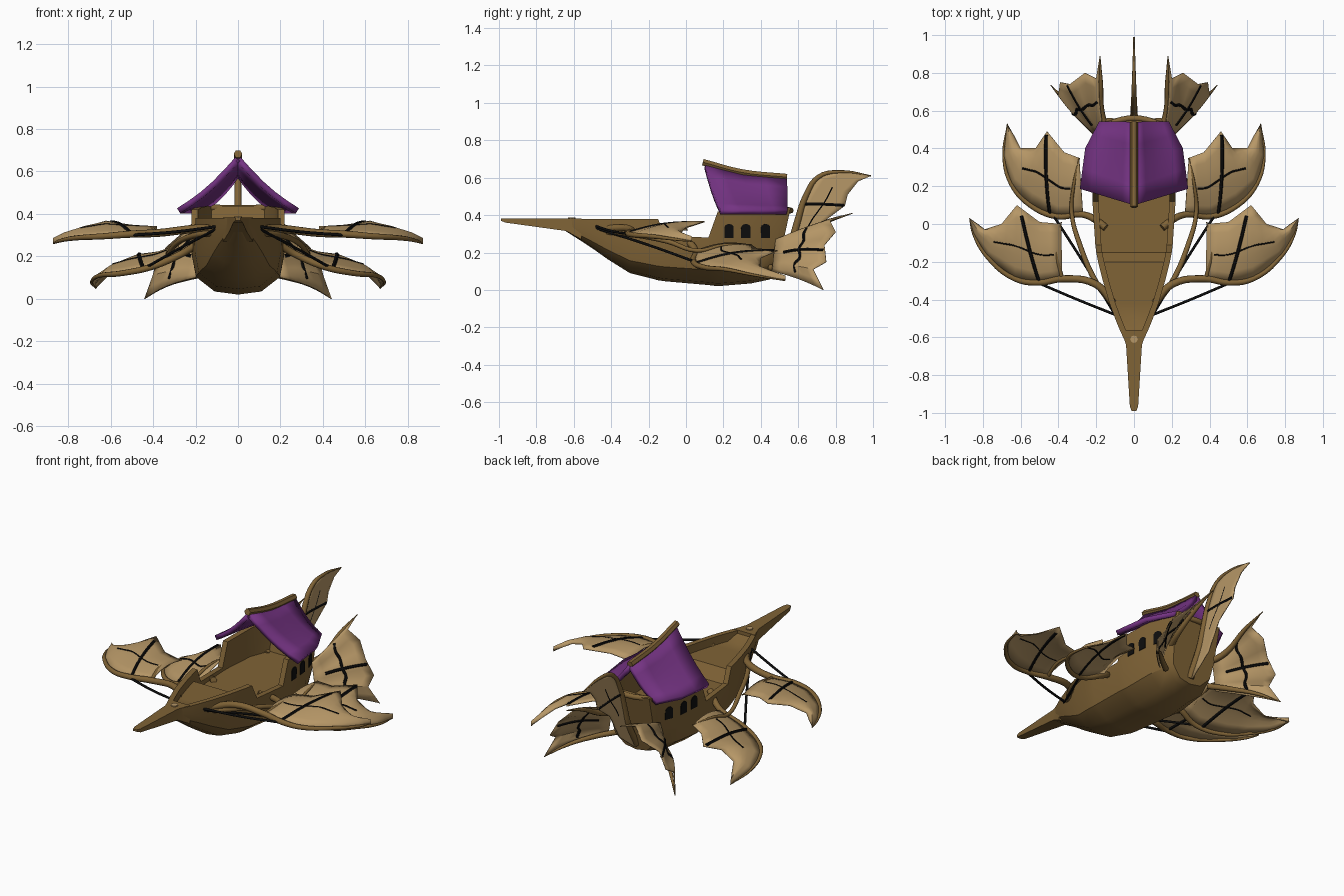
import bpy, bmesh, math
from mathutils import Vector

if "Cube" in bpy.data.objects:
    bpy.data.objects.remove(bpy.data.objects["Cube"])


def material(name, rgb):
    m = bpy.data.materials.new(name)
    m.diffuse_color = (*rgb, 1)
    m.use_nodes = True
    m.node_tree.nodes["Principled BSDF"].inputs["Base Color"].default_value = m.diffuse_color
    return m


WOOD = material("brown wood", (0.215, 0.125, 0.037))
SKIN = material("tan membrane", (0.47, 0.31, 0.135))
ROOF = material("purple roof", (0.175, 0.033, 0.225))
DARK = material("black", (0.004, 0.004, 0.004))


def finish(name, bm, mat, angle=35):
    bmesh.ops.recalc_face_normals(bm, faces=bm.faces)
    me = bpy.data.meshes.new(name)
    bm.to_mesh(me)
    bm.free()
    return add(name, me, mat, angle)


def add(name, me, mat, angle=35):
    ob = bpy.data.objects.new(name, me)
    bpy.context.collection.objects.link(ob)
    me.materials.clear()
    me.materials.append(mat)
    bpy.ops.object.select_all(action='DESELECT')
    ob.select_set(True)
    bpy.context.view_layer.objects.active = ob
    bpy.ops.object.shade_smooth_by_angle(angle=math.radians(angle))
    return ob


def tube(name, pts, r, mat, sx=1, taper=None, sides=2):
    """Smooth round spar through points; taper = radius factor at the end."""
    cu = bpy.data.curves.new(name, 'CURVE')
    cu.dimensions = '3D'
    cu.bevel_depth = r
    cu.bevel_resolution = sides
    cu.resolution_u = 5
    cu.use_fill_caps = True
    sp = cu.splines.new('BEZIER')
    sp.bezier_points.add(len(pts) - 1)
    for i, (b, p) in enumerate(zip(sp.bezier_points, pts)):
        b.co = (p[0] * sx, p[1], p[2])
        b.handle_left_type = b.handle_right_type = 'AUTO'
        t = i / (len(pts) - 1)
        b.radius = 1 if taper is None else 1 + (taper - 1) * t * t
    tmp = bpy.data.objects.new("tmp", cu)
    bpy.context.collection.objects.link(tmp)
    me = bpy.data.meshes.new_from_object(tmp.evaluated_get(bpy.context.evaluated_depsgraph_get()))
    bpy.data.objects.remove(tmp)
    return add(name, me, mat, 50)


def sample(lead, trail, bulge, u, v):
    """Point on the sheet between two edges; u along, v across."""
    f = u * (len(lead) - 1)
    i = min(int(f), len(lead) - 2)
    a = Vector(lead[i]).lerp(Vector(lead[i + 1]), f - i)
    b = Vector(trail[i]).lerp(Vector(trail[i + 1]), f - i)
    return a.lerp(b, v) + Vector(bulge) * math.sin(math.pi * v)


def sheet(name, lead, trail, bulge, thick, mat, sx=1, rows=6, angle=40):
    bm = bmesh.new()
    n = (len(lead) - 1) * 2
    grid = []
    for i in range(n + 1):
        row = []
        for j in range(rows + 1):
            p = sample(lead, trail, bulge, i / n, j / rows)
            row.append(bm.verts.new((p.x * sx, p.y, p.z)))
        grid.append(row)
    for i in range(n):
        for j in range(rows):
            bm.faces.new((grid[i][j], grid[i + 1][j], grid[i + 1][j + 1], grid[i][j + 1]))
    bmesh.ops.remove_doubles(bm, verts=bm.verts, dist=1e-4)
    ob = finish(name, bm, mat, angle)
    s = ob.modifiers.new("thickness", 'SOLIDIFY')
    s.thickness = thick
    s.offset = 0
    return ob


def loft(name, rings, mat):
    bm = bmesh.new()
    vs = [[bm.verts.new(p) for p in r] for r in rings]
    for a, b in zip(vs, vs[1:]):
        for k in range(len(a)):
            m = (k + 1) % len(a)
            bm.faces.new((a[k], a[m], b[m], b[k]))
    bm.faces.new(vs[0])
    bm.faces.new(vs[-1])
    return finish(name, bm, mat)


# Hull: stations of y, half width, keel z, rim z, deck z, lean
stations = [(-.66, .03, .325, .38, .375, 0), (-.55, .08, .255, .38, .36, 0), (-.5, .1, .222, .38, .33, 0),
            (-.42, .13, .165, .38, .33, 0), (-.3, .165, .09, .38, .33, 0), (-.2, .19, .065, .38, .33, 0),
            (-.15, .2, .052, .38, .26, 0), (-.11, .205, .046, .29, .26, 0), (.12, .22, .026, .28, .26, 0),
            (.17, .22, .02, .42, .26, 0), (.38, .205, .035, .43, .26, .08), (.52, .16, .055, .44, .26, .2),
            (.53, .157, .058, .44, .435, .2), (.56, .145, .065, .44, .435, .22)]
rings = []
for y, w, zb, rim, deck, lean in stations:
    h = max(.38, zb + .05) - zb
    inner = max(w - .032, .006)
    half = [(w * .5, zb + .04 * h), (w * .9, zb + .23 * h), (w * .99, zb + .52 * h), (w, rim), (inner, rim),
            (inner, deck)]
    ring = [(0, zb)] + half + [(0, deck)] + [(-x, z) for x, z in reversed(half)]
    rings.append([(x, y - lean * (rim - z), z) for x, z in ring])
hull = loft("hull", rings, WOOD)

# Bow beam and its pale peg
loft("bow_beam", [[(-w, y, b), (w, y, b), (w, y, .382), (-w, y, .382)] for y, w, b in
                  [(-.99, .012, .37), (-.965, .022, .36), (-.64, .042, .315), (-.56, .07, .27)]], WOOD)
bm = bmesh.new()
bmesh.ops.create_cone(bm, cap_ends=True, segments=8, radius1=.02, radius2=.02, depth=.008)
bmesh.ops.translate(bm, vec=(0, -.61, .384), verts=bm.verts)
finish("bow_peg", bm, SKIN)

# Stern rail and ridge beam
tube("stern_rail", [(-.15, .53, .43), (0, .56, .425), (.15, .53, .43)], .016, WOOD)
tube("ridge_beam", [(0, .09, .683), (0, .3, .628), (0, .54, .603)], .02, WOOD, sides=1)

ridge = [(0, .1, .66), (0, .3, .61), (0, .54, .59)]
eave = [(.28, .185, .415), (.252, .4, .415), (.178, .54, .415)]
front_lead = [(.38, -.29, .31), (.5, -.31, .305), (.63, -.29, .295), (.78, -.17, .285), (.85, -.05, .27), (.87, .03, .26)]
front_trail = [(.385, 0, .32), (.5, .01, .335), (.62, .1, .365), (.7, 0, .335), (.79, -.03, .3), (.87, .03, .26)]
rear_lead = [(.27, .05, .21), (.41, .04, .15), (.55, .1, .12), (.65, .21, .11), (.69, .36, .08), (.67, .53, .05)]
rear_trail = [(.29, .35, .24), (.37, .38, .22), (.46, .49, .21), (.52, .4, .17), (.6, .4, .12), (.67, .53, .05)]
fin_trail = [(.18, .89, .41), (.2, .77, .37), (.26, .8, .31), (.34, .74, .24), (.39, .75, .15), (.4, .68, .11), (.44, .735, 0)]
fin_base = [Vector((.16, .48, .27)).lerp(Vector((.2, .46, .1)), i / 6) for i in range(7)]
UP = (0, 0, .025)


def stitches(name, lead, trail, bulge, lines, sx):
    """Black seams lying along a membrane, each from (u, v) to (u, v)."""
    for (u0, v0), (u1, v1), r in lines:
        pts = [sample(lead, trail, bulge, u0 + (u1 - u0) * t / 6, v0 + (v1 - v0) * t / 6) for t in range(7)]
        tube(name, pts, r, DARK, sx, sides=1)


for sx, side in ((1, "right"), (-1, "left")):
    # Roof slope
    sheet(side + "_roof", ridge, eave, (0, 0, -.022), .028, ROOF, sx, 5)
    # Front wing
    sheet(side + "_front_wing", front_lead, front_trail, UP, .005, SKIN, sx)
    tube(side + "_front_spar", [(.11, -.42, .33), (.2, -.32, .33)] + front_lead, .02, WOOD, sx, .15)
    tube(side + "_front_wing_root", [(.38, -.29, .31), (.41, -.15, .335), (.385, .01, .32)], .011, WOOD, sx, .3)
    stitches(side + "_front_seam", front_lead, front_trail, UP,
             [((.2, 0), (.36, .9), .01), ((.07, .45), (.6, .45), .005)], sx)
    # Rear wing with its long arm and strut
    sheet(side + "_rear_wing", rear_lead, rear_trail, UP, .005, SKIN, sx)
    tube(side + "_rear_spar", [(.15, -.02, .27), (.2, .02, .25)] + rear_lead, .019, WOOD, sx, .15)
    tube(side + "_rear_arm", [(.12, -.42, .31), (.2, -.31, .3), (.29, -.1, .26), (.33, .06, .21), (.32, .2, .24),
                              (.29, .35, .24)], .015, WOOD, sx, .3)
    stitches(side + "_rear_seam", rear_lead, rear_trail, UP,
             [((.25, 0), (.4, .95), .01), ((.1, .45), (.6, .45), .006)], sx)
    # Rigging ropes from the bow
    tube(side + "_front_rope", [(.1, -.48, .34), (.3, -.4, .315), (.5, -.315, .3)], .007, DARK, sx)
    tube(side + "_rear_rope", [(.1, -.48, .33), (.27, -.2, .24), (.43, .05, .15)], .007, DARK, sx)
    # Side tail fin
    sheet(side + "_tail_fin", fin_base, fin_trail, (.015, 0, .01), .005, SKIN, sx)
    tube(side + "_tail_top_spar", [(.13, .46, .25), (.17, .58, .28), (.175, .74, .36), fin_trail[0]], .019, WOOD, sx, .12)
    tube(side + "_tail_low_spar", [(.15, .45, .12), (.24, .53, .1), (.35, .64, .06), fin_trail[-1]], .017, WOOD, sx, .1)
    stitches(side + "_tail_seam", fin_base, fin_trail, (.015, 0, .01),
             [((.5, .2), (.55, .97), .009), ((.1, .5), (.92, .5), .009)], sx)
    # Cabin windows: arched plates laid on the hull wall
    for y in (.23, .32, .425):
        hit, loc, nor, _ = hull.ray_cast(Vector((sx, y, .315)), Vector((-sx, 0, 0)))
        if not hit:
            continue
        across = Vector((0, 0, 1)).cross(nor).normalized()
        up = nor.cross(across)
        outline = [(-.025, -.036), (.025, -.036)] + [(.025 * math.cos(a), .018 + .02 * math.sin(a)) for a in
                                                     [math.pi * k / 6 for k in range(7)]]
        bm = bmesh.new()
        f = bm.faces.new([bm.verts.new(loc + across * a + up * b - nor * .004) for a, b in outline])
        ext = bmesh.ops.extrude_face_region(bm, geom=[f])
        bmesh.ops.translate(bm, vec=nor * .008, verts=[v for v in ext["geom"] if isinstance(v, bmesh.types.BMVert)])
        finish(side + "_window", bm, DARK)

# Centre tail fin
mid_lead = [(0, .48, .1), (0, .565, .26), (0, .595, .36), (0, .64, .5), (0, .71, .605), (0, .83, .632), (0, .99, .61)]
mid_trail = [(0, .5, .09), (0, .64, .2), (0, .73, .36), (0, .85, .45), (0, .865, .51), (0, .92, .58), (0, .99, .61)]
sheet("centre_tail_fin", mid_lead, mid_trail, (0, 0, 0), .008, SKIN)
tube("centre_tail_spar", mid_lead, .021, WOOD, 1, .15)
stitches("centre_tail_seam", mid_lead, mid_trail, (0, 0, 0),
         [((.45, 0), (.5, .97), .009), ((.3, .5), (.65, .5), .006)], 1)
